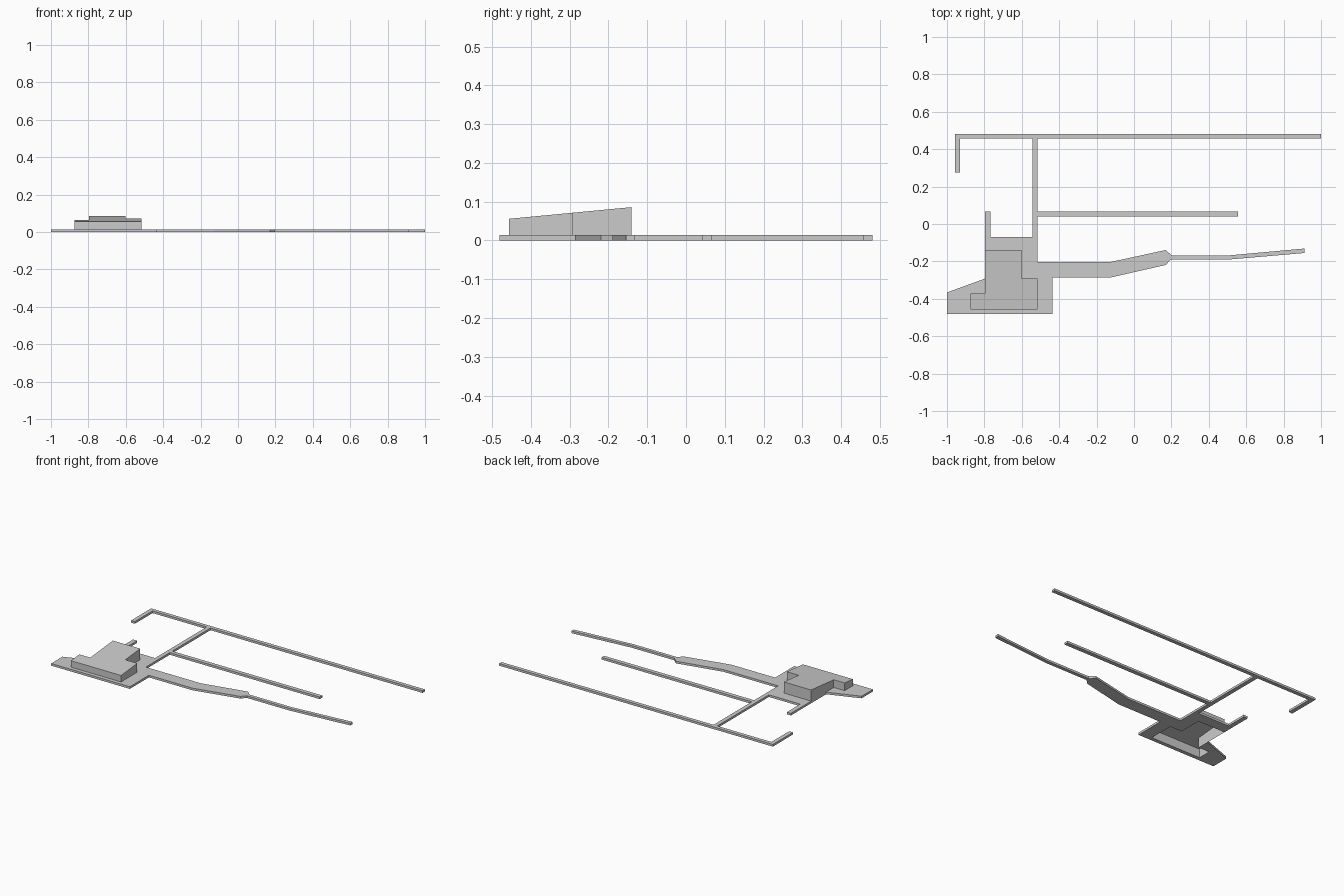
import bpy, bmesh

SLAB_TOP = 0.014


def prism(name, outline, top, bottom_cap=True):
    """Extrude a plan outline from the ground to the height top(y)."""
    bm = bmesh.new()
    low = [bm.verts.new((x, y, 0)) for x, y in outline]
    high = [bm.verts.new((x, y, top(y))) for x, y in outline]
    n = len(outline)
    for i in range(n):
        j = (i + 1) % n
        bm.faces.new((low[i], low[j], high[j], high[i]))
    bm.faces.new(high)
    if bottom_cap:
        bm.faces.new(low[::-1])
    bm.normal_update()
    mesh = bpy.data.meshes.new(name)
    bm.to_mesh(mesh)
    bm.free()
    obj = bpy.data.objects.new(name, mesh)
    bpy.context.collection.objects.link(obj)
    return obj


# House plan, counter-clockwise from the inner left corner
house = [(-0.797, -0.371), (-0.875, -0.371), (-0.875, -0.456), (-0.517, -0.456),
         (-0.517, -0.291), (-0.602, -0.291), (-0.602, -0.14), (-0.797, -0.14)]

# Paved ground: terrace wraps the open house footprint, with paths and walls
terrace = [(-0.797, 0.067), (-0.797, -0.14)] + house[-2::-1] + [
    (-0.797, -0.292), (-1.0, -0.366), (-1.0, -0.481), (-0.437, -0.481)]
path = [(-0.437, -0.286), (-0.125, -0.286), (0.17, -0.219), (0.196, -0.19),
        (0.506, -0.19), (0.912, -0.155), (0.912, -0.131), (0.506, -0.168),
        (0.201, -0.168), (0.17, -0.139), (-0.125, -0.203), (-0.517, -0.203)]
long_strips = [(-0.517, 0.041), (0.556, 0.041), (0.556, 0.067), (-0.517, 0.067),
               (-0.517, 0.457), (1.0, 0.457), (1.0, 0.481), (-0.958, 0.481),
               (-0.958, 0.276), (-0.931, 0.276), (-0.931, 0.457),
               (-0.544, 0.457), (-0.544, -0.07), (-0.768, -0.07), (-0.768, 0.067)]
prism("terrace_and_paths", terrace + path + long_strips, lambda y: SLAB_TOP)

# House shell with a single-pitch roof rising to the back, open underneath
prism("house_shell", house,
      lambda y: 0.056 + (y + 0.456) * (0.086 - 0.056) / 0.316, bottom_cap=False)
